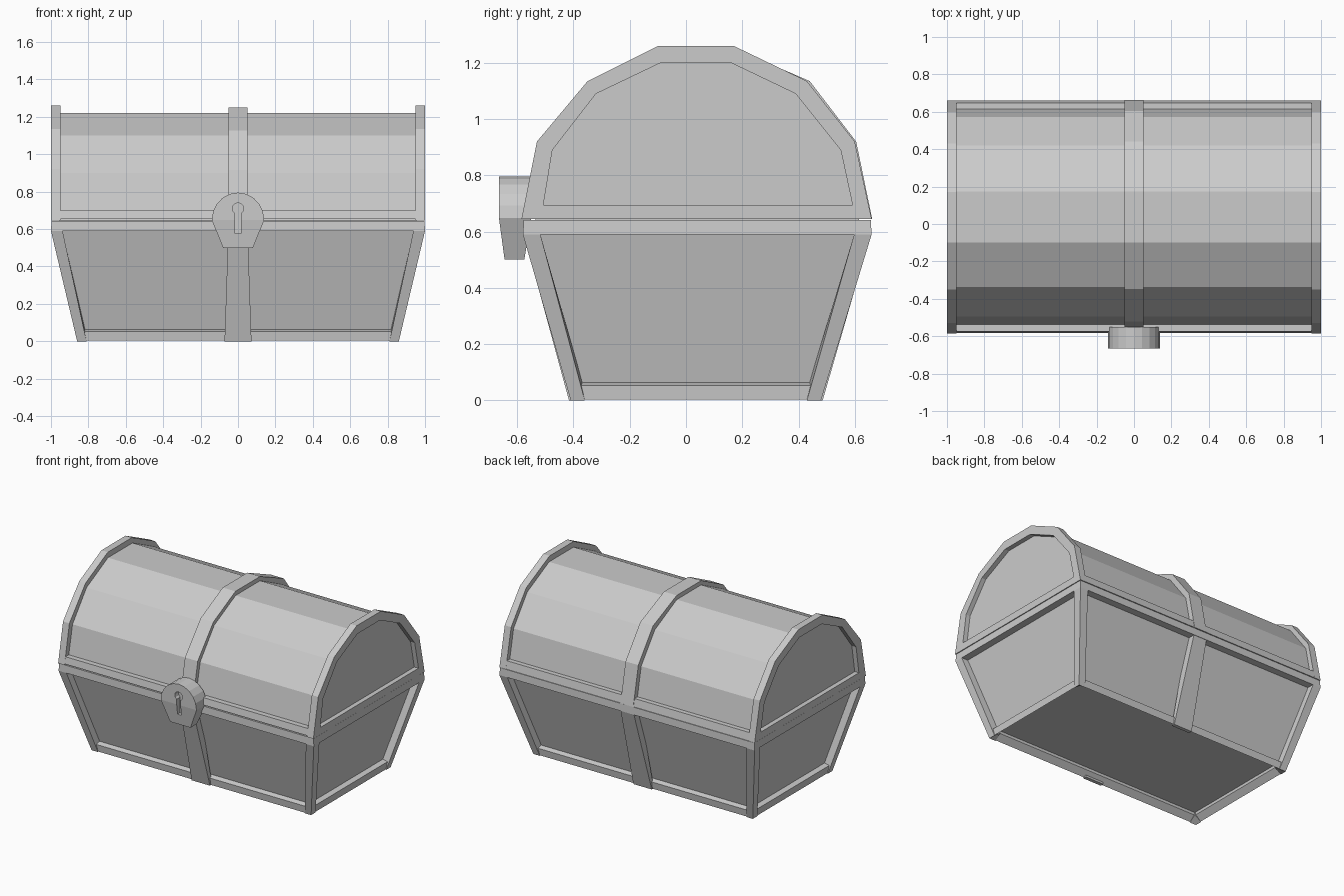
import bpy, bmesh, math

cube = bpy.data.objects.get("Cube")
if cube:
    bpy.data.objects.remove(cube, do_unlink=True)

grey = bpy.data.materials.new("mid_grey")
grey.use_nodes = True
grey.diffuse_color = (0.6, 0.6, 0.6, 1)
grey.node_tree.nodes["Principled BSDF"].inputs["Base Color"].default_value = (0.6, 0.6, 0.6, 1)


def make(name, verts, faces):
    bm = bmesh.new()
    vs = [bm.verts.new(v) for v in verts]
    for f in faces:
        bm.faces.new([vs[i] for i in f])
    bmesh.ops.recalc_face_normals(bm, faces=bm.faces)
    me = bpy.data.meshes.new(name)
    bm.to_mesh(me)
    bm.free()
    me.materials.append(grey)
    ob = bpy.data.objects.new(name, me)
    bpy.context.collection.objects.link(ob)
    return ob


def loft(name, a, b):
    """Closed solid between two matching loops."""
    n = len(a)
    sides = [(i, (i + 1) % n, n + (i + 1) % n, n + i) for i in range(n)]
    return make(name, a + b, sides + [tuple(range(n)), tuple(range(n, 2 * n))])


def ring(name, loops):
    """Tube closed on itself: outer a, outer b, inner b, inner a."""
    n = len(loops[0])
    faces = []
    for k in range(4):
        m = (k + 1) % 4
        faces += [(k * n + i, k * n + (i + 1) % n, m * n + (i + 1) % n, m * n + i)
                  for i in range(n)]
    return make(name, sum(loops, []), faces)


def prism(name, profile, x0, x1):
    return loft(name, [(x0, y, z) for y, z in profile], [(x1, y, z) for y, z in profile])


def rect(x0, x1, y0, y1, z):
    return [(x0, y0, z), (x1, y0, z), (x1, y1, z), (x0, y1, z)]


def mix(a, b, t):
    return a + (b - a) * t


def section(z, inset=0.0):
    """Tapered body cross-section at height z."""
    t = min(z / 0.59, 1)
    w = mix(0.86, 1.0, t) - inset
    return rect(-w, w, mix(-0.41, -0.58, t) + inset, mix(0.48, 0.66, t) - inset, z)


# Tapered body with a raised floor, and its rails
loft("body_panels", section(0.058, 0.048), section(0.6, 0.048))
loft("body_top", section(0.6, 0.045), section(0.66, 0.045))
ring("bottom_rail", [section(0.003, 0.003), section(0.053, 0.011),
                     section(0.066, 0.06), section(0.04, 0.05)])
ring("top_rail", [section(0.59), section(0.642, 0.003), section(0.642, 0.06), section(0.59, 0.06)])

# Corner posts, with undersides sloping up into the base
for sx, side in ((1, "left"), (-1, "right")):
    for back, end in ((0, "front"), (1, "back")):
        loops = []
        for z, w in ((0, 0.05), (0.59, 0.062)):
            s = section(z)
            x = s[1][0]
            y = s[2][1] if back else s[0][1]
            yi = y - w if back else y + w
            loops.append(rect(sx * x, sx * (x - w), y, yi, z))
        loops[0][2] = loops[0][2][:2] + (0.035,)
        loft(f"corner_post_{end}_{side}", *loops)

# Centre straps on the body, wider and slightly proud at the foot
for back, end in ((0, "front"), (1, "back")):
    loops = []
    for z, w, proud, depth in ((0, 0.072, 0.006, 0.025), (0.59, 0.052, -0.003, 0.07)):
        s = section(z)
        y = s[2][1] + proud if back else s[0][1] - proud
        loops.append(rect(-w, w, y, y - depth if back else y + depth, z))
    loft(f"body_strap_{end}", *loops)

# Lid: barrel, end arches, recessed end panels
arch = [(-0.585, 0.645), (-0.53, 0.92), (-0.35, 1.135), (-0.10, 1.26),
        (0.17, 1.26), (0.43, 1.135), (0.60, 0.92), (0.66, 0.645)]
arch_in = [(-0.507, 0.695), (-0.475, 0.89), (-0.32, 1.09), (-0.09, 1.20),
           (0.16, 1.20), (0.39, 1.09), (0.55, 0.89), (0.592, 0.695)]
barrel = [(-0.548, 0.645), (-0.495, 0.90), (-0.338, 1.10), (-0.098, 1.22),
          (0.175, 1.22), (0.42, 1.10), (0.573, 0.90), (0.626, 0.645)]
prism("lid_barrel", barrel, -0.967, 0.967)
for sx, side in ((1, "left"), (-1, "right")):
    ring(f"lid_arch_{side}", [[(sx * x, y, z) for y, z in p] for x, p in
                              ((0.95, arch), (1.0, arch), (1.0, arch_in), (0.95, arch_in))])

# Lid strap: a little lower than the arches in front, level with them behind
strap = [(-0.577, 0.645), (-0.522, 0.916), (-0.347, 1.127), (-0.10, 1.25),
         (0.175, 1.25), (0.44, 1.135), (0.605, 0.92), (0.662, 0.645)]
prism("lid_strap", strap, -0.05, 0.05)

# Lid lower rails, front and back, above a thin seam
prism("lid_rail_front", [(-0.583, 0.653), (-0.574, 0.70), (-0.52, 0.70), (-0.52, 0.653)], -0.95, 0.95)
prism("lid_rail_back", [(0.659, 0.646), (0.648, 0.70), (0.60, 0.70), (0.60, 0.646)], -0.95, 0.95)

# Lock plate: round top, tapering foot
N = 10
arc = [(0.14 * math.cos(math.pi * i / N), 0.648 + 0.147 * math.sin(math.pi * i / N))
       for i in range(N + 1)]
front = [(x, -0.665, z) for x, z in arc] + [(-0.08, -0.645, 0.5), (0.08, -0.645, 0.5)]
rear = [(x, -0.55, z) for x, z in arc] + [(-0.08, -0.575, 0.5), (0.08, -0.575, 0.5)]
n = len(front)
faces = [(i, (i + 1) % n, n + (i + 1) % n, n + i) for i in range(n)]
for o in (0, n):
    faces += [tuple(o + i for i in range(N + 1)), (o, o + N, o + N + 1, o + N + 2)]
lock = make("lock_plate", front + rear, faces)

# Keyhole cut into the lock
hole = [(0.03 * math.cos(math.radians(a)), 0.71 + 0.03 * math.sin(math.radians(a)))
        for a in range(-60, 241, 30)] + [(-0.015, 0.575), (0.015, 0.575)]
cutter = loft("keyhole_cutter", [(x, -0.72, z) for x, z in hole], [(x, -0.625, z) for x, z in hole])
cutter.hide_render = True
cutter.hide_viewport = True
cutter.display_type = 'WIRE'
cut = lock.modifiers.new("keyhole", 'BOOLEAN')
cut.operation = 'DIFFERENCE'
cut.solver = 'EXACT'
cut.object = cutter
